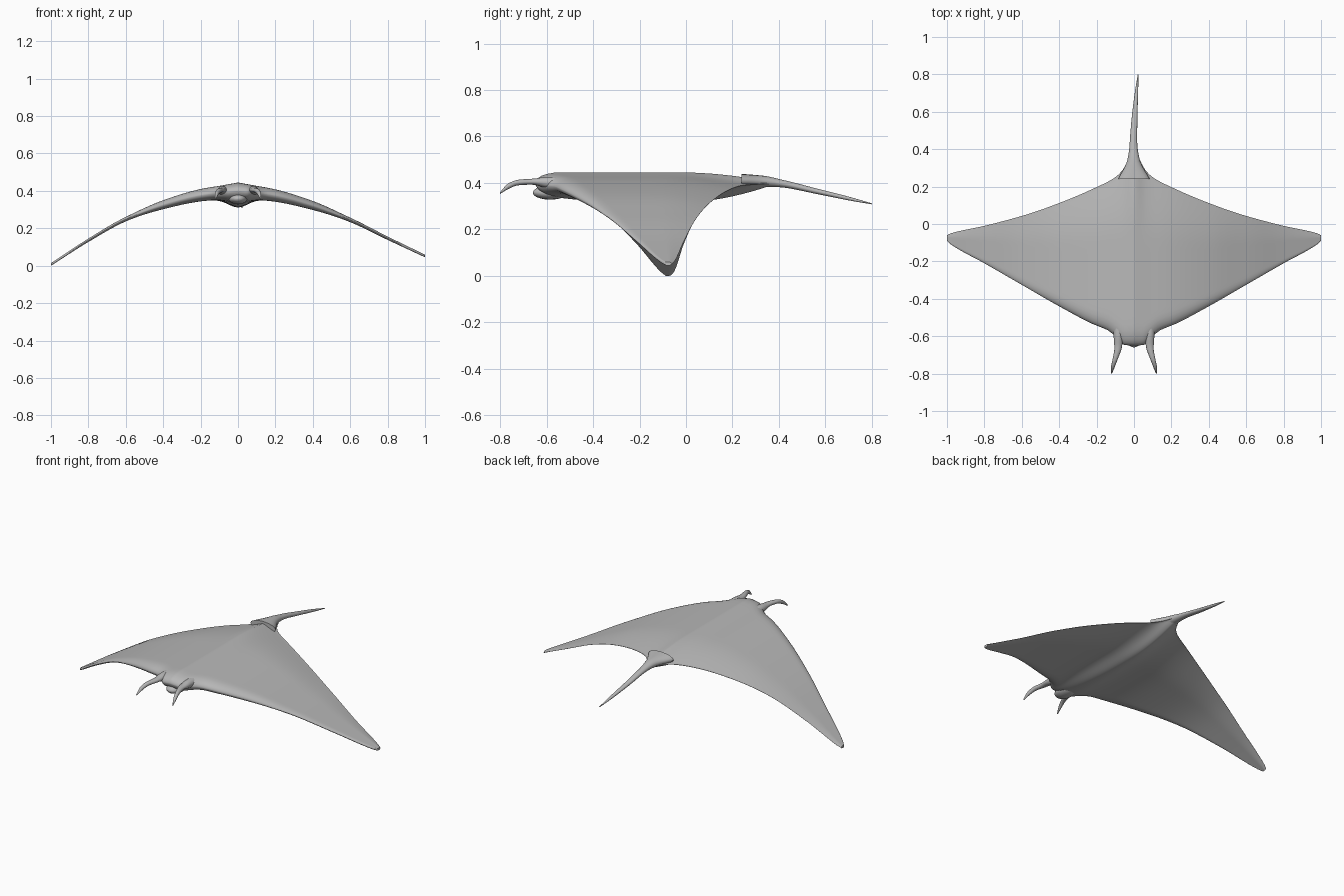
import bpy, bmesh, math

if "Cube" in bpy.data.objects:
    bpy.data.objects.remove(bpy.data.objects["Cube"])

hide = bpy.data.materials.new("ray_grey")
hide.diffuse_color = (0.48, 0.48, 0.48, 1)
hide.use_nodes = True
hide.node_tree.nodes["Principled BSDF"].inputs["Base Color"].default_value = hide.diffuse_color


def curve(points):
    """Smooth monotone interpolation through (x, value) points."""
    n = len(points)
    s = [(points[i + 1][1] - points[i][1]) / (points[i + 1][0] - points[i][0]) for i in range(n - 1)]
    m = [s[0]] + [2 * a * b / (a + b) if a * b > 0 else 0 for a, b in zip(s, s[1:])] + [s[-1]]

    def f(x):
        i = max(i for i in range(n - 1) if i == 0 or x >= points[i][0])
        (x0, v0), (x1, v1) = points[i], points[i + 1]
        h = x1 - x0
        t = min(1, max(0, (x - x0) / h))
        return (v0 * (2*t**3 - 3*t*t + 1) + m[i] * h * (t**3 - 2*t*t + t)
                + v1 * (3*t*t - 2*t**3) + m[i + 1] * h * (t**3 - t*t))
    return f


def loft(name, rings, angle=50):
    bm = bmesh.new()
    rows = [[bm.verts.new(p) for p in r] for r in rings]
    n = len(rows[0])
    for a, b in zip(rows, rows[1:]):
        for i in range(n):
            j = (i + 1) % n
            bm.faces.new((a[i], a[j], b[j], b[i]))
    bm.faces.new(rows[0])
    bm.faces.new(rows[-1])
    bmesh.ops.recalc_face_normals(bm, faces=bm.faces)
    me = bpy.data.meshes.new(name)
    bm.to_mesh(me)
    bm.free()
    me.materials.append(hide)
    ob = bpy.data.objects.new(name, me)
    bpy.context.collection.objects.link(ob)
    bpy.ops.object.select_all(action='DESELECT')
    ob.select_set(True)
    bpy.context.view_layer.objects.active = ob
    bpy.ops.object.shade_smooth_by_angle(angle=math.radians(angle))
    return ob


def tube(name, stations, steps=24, sides=16):
    """Elliptical tube along y; stations are (y, x, z, x radius, z radius)."""
    fs = [curve([(s[0], s[k]) for s in stations]) for k in range(1, 5)]
    y0, y1 = stations[0][0], stations[-1][0]
    rings = []
    for i in range(steps + 1):
        y = y0 + (y1 - y0) * i / steps
        x, z, rx, rz = [f(y) for f in fs]
        rings.append([(x + rx * math.cos(a), y, z + rz * math.sin(a))
                      for a in (2 * math.pi * k / sides for k in range(sides))])
    return loft(name, rings)


# Body and wings: cross-sections lofted from wing tip to wing tip
lead = curve([(0, -.65), (.05, -.647), (.08, -.622), (.11, -.592), (.14, -.568), (.22, -.535),
              (.4, -.44), (.6, -.325), (.8, -.21), (.975, -.112), (1, -.09)])
trail = curve([(0, .40), (.02, .37), (.035, .335), (.06, .29), (.1, .25), (.2, .197),
               (.4, .112), (.57, .052), (.8, -.01), (.98, -.05), (1, -.06)])
mid_right = curve([(0, .40), (.1, .39), (.2, .375), (.4, .322), (.6, .245), (.8, .147), (1, .052)])
mid_left = curve([(0, .40), (.1, .39), (.2, .377), (.4, .326), (.6, .249), (.8, .136), (1, .007)])
half = curve([(0, .045), (.1, .037), (.2, .033), (.4, .024), (.6, .012), (.8, .009), (1, .007)])

xs = [0, .01, .02, .03, .04, .05, .06, .07, .08, .095, .11, .125, .14, .16, .19, .22]
xs += [.22 + .04 * i for i in range(1, 19)] + [.96, .98, .99, 1]
xs = [-x for x in reversed(xs[1:])] + xs
N = 28
ts = [(1 - math.cos(math.pi * i / N)) / 2 for i in range(N + 1)]
rings = []
for x in xs:
    ax = abs(x)
    y0, y1, h = lead(ax), trail(ax), half(ax)
    mid = mid_left(ax) if x < 0 else mid_right(ax)
    top, bottom = [], []
    for t in ts:
        y = y0 + (y1 - y0) * t
        front = math.sqrt(1 - (1 - min(1, t / .1)) ** 2)
        rear = min(1, (1 - t) / .4)
        s = max(.03, front * math.sin(rear * math.pi / 2))
        belly = .043 * math.exp(-(ax / .075) ** 2) * math.sin(math.pi * min(1, t * 1.02)) ** .7
        top.append((x, y, mid + h * s))
        bottom.append((x, y, mid - h * s - belly))
    rings.append(top + bottom[::-1])
loft("body_and_wings", rings)

# Whip tail, bending slightly to one side
tube("tail", [(.24, 0, .409, .085, .030), (.34, -.002, .406, .034, .024), (.42, -.003, .396, .021, .016),
              (.55, .002, .367, .016, .012), (.7, .013, .333, .009, .008), (.8, .022, .31, .002, .002)])

# Head fins curling down either side of the mouth
for side, label in ((-1, "left"), (1, "right")):
    tube(label + "_head_fin", [(-.8, side * .121, .357, .003, .004), (-.765, side * .113, .386, .010, .012),
                               (-.72, side * .100, .402, .014, .012), (-.66, side * .085, .405, .020, .013),
                               (-.60, side * .083, .402, .026, .024), (-.52, side * .085, .395, .03, .03)])

# Lower jaw under the mouth
jaw = []
for i in range(17):
    a = math.pi * (.02 + .96 * i / 16)
    r = math.sin(a)
    jaw.append((-.585 - .075 * math.cos(a), 0, .358, .05 * r, .03 * r))
tube("lower_jaw", jaw, steps=32)
